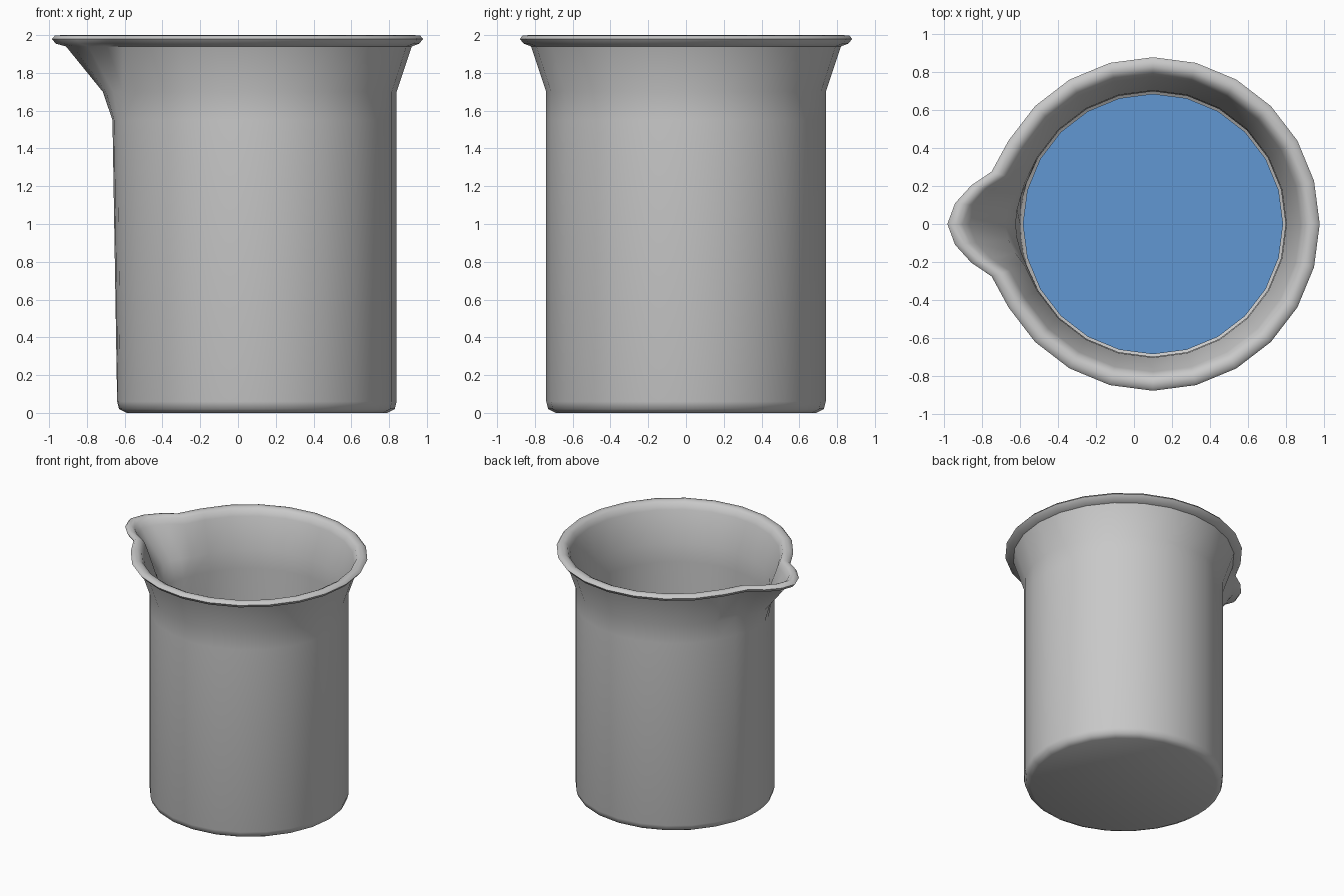
import bpy, bmesh, math

cube = bpy.data.objects.get("Cube")
if cube:
    bpy.data.objects.remove(cube, do_unlink=True)

CENTRE_X = 0.1


def material(name, colour):
    mat = bpy.data.materials.new(name)
    mat.use_nodes = True
    mat.diffuse_color = colour
    mat.node_tree.nodes["Principled BSDF"].inputs["Base Color"].default_value = colour
    return mat


def lathe(name, profile, angles, mat, bulge):
    """Skin rings of (radius, height, spout factor), capped at both ends."""
    bm = bmesh.new()
    rings = []
    for radius, z, factor in profile:
        ring = []
        for a in angles:
            r = radius + factor * bulge.get(abs(a), 0)
            t = math.radians(a)
            ring.append(bm.verts.new((CENTRE_X - r * math.cos(t), -r * math.sin(t), z)))
        rings.append(ring)
    n = len(angles)
    for low, high in zip(rings, rings[1:]):
        for i in range(n):
            j = (i + 1) % n
            bm.faces.new((low[i], low[j], high[j], high[i]))
    bm.faces.new(rings[0][::-1])
    bm.faces.new(rings[-1])
    bmesh.ops.recalc_face_normals(bm, faces=bm.faces)
    mesh = bpy.data.meshes.new(name)
    bm.to_mesh(mesh)
    bm.free()
    mesh.materials.append(mat)
    obj = bpy.data.objects.new(name, mesh)
    bpy.context.collection.objects.link(obj)
    bpy.ops.object.select_all(action="DESELECT")
    obj.select_set(True)
    bpy.context.view_layer.objects.active = obj
    bpy.ops.object.shade_smooth_by_angle(angle=math.radians(50))
    return obj


grey = material("grey", (0.58, 0.58, 0.58, 1))
blue = material("liquid_blue", (0.12, 0.31, 0.65, 1))

# Beaker: outer wall, flared rolled rim, inner wall and floor
beaker_profile = [
    (0.69, 0.0, 0), (0.73, 0.02, 0), (0.74, 0.06, 0),
    (0.74, 1.55, 0.12), (0.74, 1.70, 0.37), (0.82, 1.94, 0.93),
    (0.86, 1.955, 1), (0.88, 1.98, 1), (0.865, 1.997, 1),
    (0.83, 2.0, 1), (0.80, 1.985, 1), (0.78, 1.94, 0.93),
    (0.705, 1.70, 0.37), (0.70, 1.55, 0.12), (0.70, 0.08, 0), (0.66, 0.05, 0),
]
# Finer steps around the pouring spout, on the right side
spout = {0: 0.205, 6: 0.17, 12: 0.10, 18: 0.015}
angles = [-18, -12, -6, 0, 6, 12, 18] + list(range(30, 331, 15))
lathe("beaker", beaker_profile, angles, grey, spout)

# Liquid standing inside the beaker
lathe("liquid", [(0.687, 0.09, 0), (0.687, 0.95, 0)], list(range(0, 360, 15)), blue, {})
